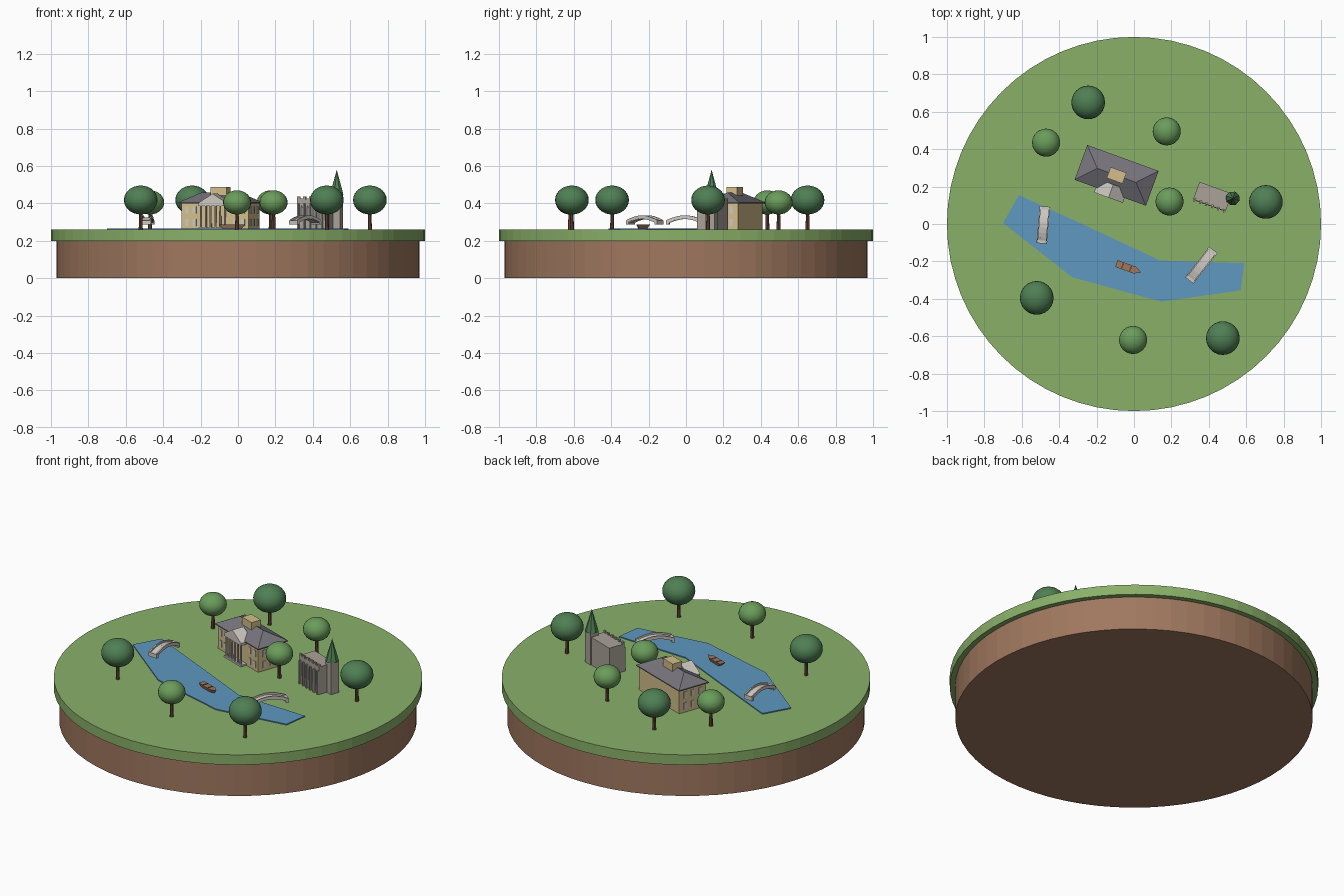
import bpy, bmesh
from math import radians, cos, pi
from mathutils import Matrix, Vector

old = bpy.data.objects.get("Cube")
if old:
    bpy.data.objects.remove(old, do_unlink=True)


def material(name, code):
    linear = []
    for i in (0, 2, 4):
        c = int(code[i:i + 2], 16) / 255
        linear.append(c / 12.92 if c < 0.04 else ((c + 0.055) / 1.055) ** 2.4)
    m = bpy.data.materials.new(name)
    m.use_nodes = True
    m.diffuse_color = (*linear, 1)
    m.node_tree.nodes["Principled BSDF"].inputs["Base Color"].default_value = (*linear, 1)
    return m


GRASS = material("grass green", "8ab069")
EARTH = material("earth brown", "a0785f")
WATER = material("water blue", "5f98c0")
CREAM = material("cream wall", "d4bf8c")
SLATE = material("slate grey", "77757c")
STONE = material("pale stone", "cfc9c2")
CHAPEL = material("chapel stone", "aaa298")
DARK = material("dark leaf", "4f7f54")
LIGHT = material("light leaf", "6a9c5b")
BARK = material("bark brown", "6b4a38")


def frame(x, y, z, degrees=0):
    return Matrix.Translation((x, y, z)) @ Matrix.Rotation(radians(degrees), 4, 'Z')


class Part:
    """Collects simple solids into one named object."""

    def __init__(self, name, mat, base=None):
        self.name, self.mat = name, mat
        self.base = base or Matrix()
        self.bm = bmesh.new()

    def box(self, x, y, z, sx, sy, sz, tilt=0):
        # z is the underside of the box
        m = Matrix.Translation((x, y, z + sz / 2)) @ Matrix.Rotation(tilt, 4, 'Y')
        bmesh.ops.create_cube(self.bm, size=1, matrix=m @ Matrix.Diagonal((sx, sy, sz, 1)))
        return self

    def cone(self, x, y, z, r1, r2, h, sides):
        bmesh.ops.create_cone(self.bm, cap_ends=True, segments=sides, radius1=r1, radius2=r2,
                              depth=h, matrix=Matrix.Translation((x, y, z + h / 2)))
        return self

    def ball(self, z, r, h):
        bmesh.ops.create_uvsphere(self.bm, u_segments=24, v_segments=14, radius=1,
                                  matrix=Matrix.Translation((0, 0, z)) @ Matrix.Diagonal((r, r, h, 1)))
        return self

    def hull(self, points):
        verts = [self.bm.verts.new(p) for p in points]
        bmesh.ops.convex_hull(self.bm, input=verts)
        return self

    def prism(self, outline, direction):
        face = self.bm.faces.new([self.bm.verts.new(p) for p in outline])
        new = bmesh.ops.extrude_face_region(self.bm, geom=[face])["geom"]
        moved = [v for v in new if isinstance(v, bmesh.types.BMVert)]
        bmesh.ops.translate(self.bm, verts=moved, vec=Vector(direction))
        return self

    def done(self, smooth=False):
        bmesh.ops.recalc_face_normals(self.bm, faces=self.bm.faces)
        mesh = bpy.data.meshes.new(self.name)
        for f in self.bm.faces:
            f.smooth = smooth
        self.bm.to_mesh(mesh)
        self.bm.free()
        mesh.materials.append(self.mat)
        ob = bpy.data.objects.new(self.name, mesh)
        ob.matrix_world = self.base
        bpy.context.collection.objects.link(ob)
        return ob


GROUND = 0.26

# Island base and lawn
Part("earth_base", EARTH).cone(0, 0, 0, 0.97, 0.97, 0.2, 64).done()
Part("lawn", GRASS).cone(0, 0, 0.2, 1, 1, 0.06, 64).done()

# Bent lake
shore = [(-0.615, 0.155), (-0.235, -0.02), (0.14, -0.195), (0.59, -0.21),
         (0.57, -0.355), (0.145, -0.415), (-0.33, -0.285), (-0.70, 0.005)]
Part("lake", WATER).prism([(x, y, 0.256) for x, y in shore], (0, 0, 0.01)).done()

# Trees: dark large ones and light small ones
TREES = [(DARK, 0.09, [(-0.245, 0.65), (0.705, 0.118), (-0.52, -0.395), (0.475, -0.61)]),
         (LIGHT, 0.075, [(-0.47, 0.435), (0.175, 0.495), (0.19, 0.12), (-0.005, -0.62)])]
for mat, r, spots in TREES:
    for x, y in spots:
        at = frame(x, y, GROUND)
        Part("tree_trunk", BARK, at).cone(0, 0, 0, 0.011, 0.008, 0.11, 8).done(False)
        Part("tree_crown", mat, at).ball(0.08 + r * 0.87, r, r * 0.86).done(True)

# Manor house: walls, hipped roof and lantern
manor = frame(-0.093, 0.26, GROUND, -20)
Part("manor_walls", CREAM, manor).box(0, 0, 0, 0.38, 0.178, 0.142).done()
eaves = [(sx * 0.203, sy * 0.099, z) for sx in (-1, 1) for sy in (-1, 1) for z in (0.14, 0.146)]
Part("manor_roof", SLATE, manor).hull(eaves + [(-0.11, 0, 0.198), (0.11, 0, 0.198)]).done()
Part("roof_lantern", CREAM, manor).box(0, 0, 0.16, 0.09, 0.062, 0.067).done()

# Manor windows: two rows on every side, front centre left for the portico
windows = Part("manor_windows", STONE, manor)
for z in (0.02, 0.085):
    for x in (-0.16, -0.115, 0.115, 0.16):
        windows.box(x, -0.09, z, 0.02, 0.006, 0.038)
    for y in (-0.05, 0, 0.05):
        windows.box(0.19, y, z, 0.006, 0.02, 0.038)
        windows.box(-0.19, y, z, 0.006, 0.02, 0.038)
windows.done()

# Portico: steps, columns, beam and pediment
portico = Part("portico", STONE, manor)
portico.box(0, -0.106, 0, 0.16, 0.04, 0.01)
portico.box(0, -0.106, 0.126, 0.16, 0.04, 0.016)
for i in range(6):
    portico.cone(-0.068 + i * 0.0272, -0.118, 0.01, 0.006, 0.005, 0.117, 10)
portico.prism([(-0.082, -0.127, 0.142), (0.082, -0.127, 0.142), (0, -0.127, 0.192)], (0, 0.075, 0))
portico.done()

# Chapel: nave with buttresses and battlements
chapel = frame(0.42, 0.147, GROUND, -20)
nave = Part("chapel_nave", CHAPEL, chapel).box(0, 0, 0, 0.185, 0.1, 0.165)
for i in range(6):
    x = -0.085 + i * 0.034
    nave.box(x, -0.052, 0, 0.01, 0.016, 0.14)
    nave.box(x, -0.046, 0.16, 0.016, 0.01, 0.018)
nave.done()

# Pointed chapel windows as thin plates
lancets = Part("chapel_windows", SLATE, chapel)
for i in range(5):
    x = -0.068 + i * 0.034
    lancets.prism([(x - 0.007, -0.053, 0.05), (x + 0.007, -0.053, 0.05), (x + 0.007, -0.053, 0.115),
                   (x, -0.053, 0.132), (x - 0.007, -0.053, 0.115)], (0, 0.006, 0))
lancets.done()

# Chapel tower and spire
tower = frame(0.528, 0.137, GROUND, -20)
Part("chapel_tower", CHAPEL, tower).box(0, 0, 0, 0.054, 0.054, 0.19).done()
Part("chapel_spire", DARK, tower).cone(0, 0, 0.188, 0.038, 0, 0.132, 8).done()


# Arched footbridges made of short tilted spans
def bridge(name, x, y, degrees, length):
    part = Part(name, STONE, frame(x, y, GROUND, degrees))
    spans = 7
    step = length / spans

    def rise(s):
        return 0.032 + 0.024 * cos(pi * s / length)

    for i in range(spans):
        s = (i + 0.5) * step - length / 2
        tilt = -(rise(s + step / 2) - rise(s - step / 2)) / step
        part.box(s, 0, rise(s), step * 1.08, 0.048, 0.01, tilt)
        for side in (-1, 1):
            part.box(s, side * 0.024, rise(s) + 0.004, step * 1.08, 0.007, 0.016, tilt)
    for end in (-1, 1):
        part.box(end * length * 0.48, 0, 0.026, 0.016, 0.058, 0.024)
    part.done()


bridge("west_bridge", -0.485, -0.005, 85, 0.19)
bridge("east_bridge", 0.36, -0.22, 52, 0.2)

# Rowing boat: flared hull, pointed bow, dark seats
boat = frame(-0.028, -0.235, 0.264, -20)
hull = Part("boat_hull", EARTH, boat)
plan = [(-0.07, -0.019), (0.035, -0.019), (0.07, 0), (0.035, 0.019), (-0.07, 0.019)]
hull.hull([(x, y, 0.022) for x, y in plan] + [(x * 0.7, y * 0.65, 0) for x, y in plan])
hull.done()
seats = Part("boat_seats", BARK, boat)
for x in (-0.035, 0.01):
    seats.box(x, 0, 0.02, 0.008, 0.03, 0.004)
seats.done()
